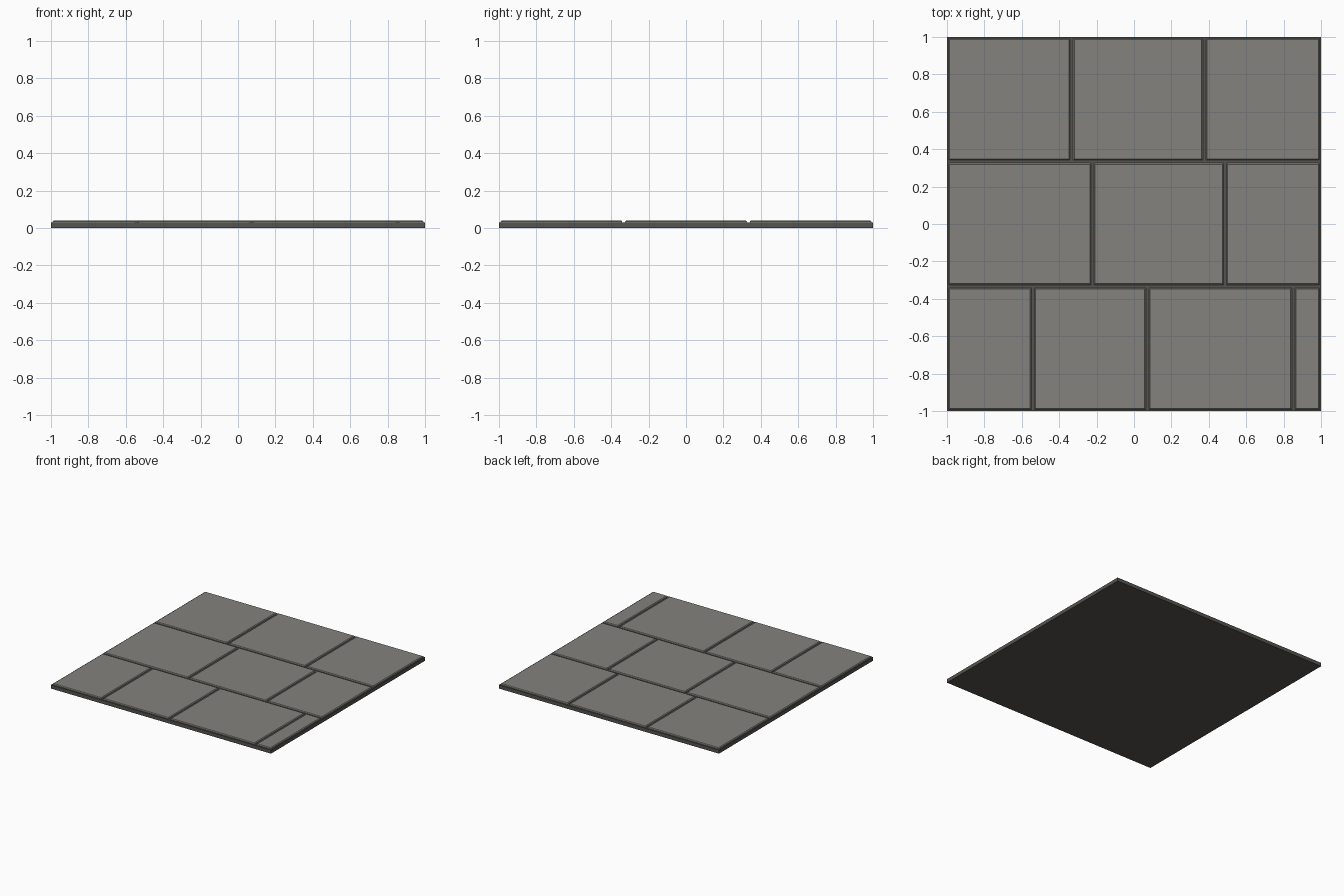
import bpy, bmesh

if "Cube" in bpy.data.objects:
    bpy.data.objects.remove(bpy.data.objects["Cube"])

GAP = 0.016      # joint width between slabs
CHAMFER = 0.006
BASE_TOP = 0.03
TOP = 0.04


def material(name, rgb):
    m = bpy.data.materials.new(name)
    m.diffuse_color = (*rgb, 1)
    m.use_nodes = True
    m.node_tree.nodes["Principled BSDF"].inputs["Base Color"].default_value = m.diffuse_color
    return m


stone = material("stone", (0.23, 0.225, 0.205))
mortar = material("mortar", (0.09, 0.087, 0.08))


def block(name, x0, x1, y0, y1, z0, z1, mat, chamfer=0):
    bm = bmesh.new()
    bmesh.ops.create_cube(bm, size=1)
    for v in bm.verts:
        v.co.x = x1 if v.co.x > 0 else x0
        v.co.y = y1 if v.co.y > 0 else y0
        v.co.z = z1 if v.co.z > 0 else z0
    if chamfer:
        # chamfer only the upper rim
        rim = [e for e in bm.edges if all(v.co.z > z1 - 1e-5 for v in e.verts)]
        bmesh.ops.bevel(bm, geom=rim, offset=chamfer, segments=1, affect='EDGES')
    me = bpy.data.meshes.new(name)
    bm.to_mesh(me)
    bm.free()
    me.materials.append(mat)
    ob = bpy.data.objects.new(name, me)
    bpy.context.collection.objects.link(ob)
    return ob


# Mortar bed
block("mortar_bed", -1, 1, -1, 1, 0, BASE_TOP, mortar)

# Paving slabs: each row is a y range and its vertical joint positions
rows = [
    (-1.0, -0.333, [-0.541, 0.071, 0.852]),
    (-0.333, 0.333, [-0.222, 0.487]),
    (0.333, 1.0, [-0.333, 0.376]),
]
h = GAP / 2
for r, (y0, y1, joints) in enumerate(rows):
    xs = [-1.0] + joints + [1.0]
    for c, (x0, x1) in enumerate(zip(xs, xs[1:])):
        block(f"paving_slab_{r + 1}_{c + 1}", x0 + h, x1 - h, y0 + h, y1 - h,
              BASE_TOP - 0.01, TOP, stone, CHAMFER)
